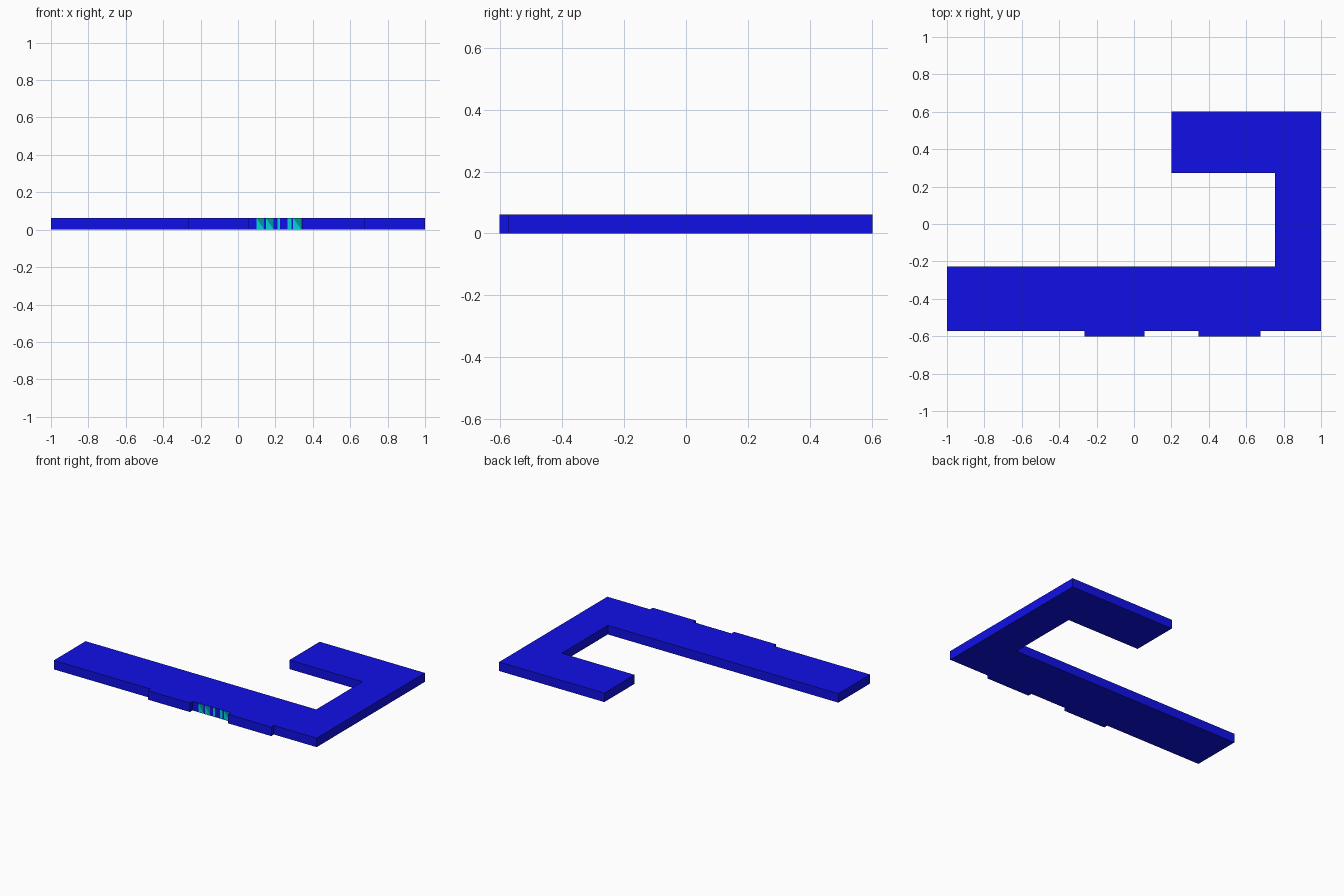
import bpy

if "Cube" in bpy.data.objects:
    bpy.data.objects.remove(bpy.data.objects["Cube"])

H = 0.062       # slab height
WALL = -0.573   # recessed front wall
BAY = -0.602    # front of the projecting bays


def material(name, colour):
    m = bpy.data.materials.new(name)
    m.diffuse_color = (*colour, 1)
    m.use_nodes = True
    m.node_tree.nodes["Principled BSDF"].inputs["Base Color"].default_value = m.diffuse_color
    return m


def mesh_object(name, verts, faces, mat):
    me = bpy.data.meshes.new(name)
    me.from_pydata(verts, [], faces)
    me.materials.append(mat)
    ob = bpy.data.objects.new(name, me)
    bpy.context.collection.objects.link(ob)
    return ob


def extrude_outline(name, pts, mat):
    n = len(pts)
    verts = [(x, y, 0) for x, y in pts] + [(x, y, H) for x, y in pts]
    faces = [tuple(reversed(range(n))), tuple(range(n, 2 * n))]
    faces += [(i, (i + 1) % n, (i + 1) % n + n, i + n) for i in range(n)]
    return mesh_object(name, verts, faces, mat)


blue = material("blue", (0.005, 0.005, 0.8))
teal = material("teal", (0.0, 0.65, 0.7))
dark_teal = material("dark_teal", (0.0, 0.3, 0.3))

# Front edge with two shallow bays, left to right
front = [(-1, WALL)]
for a, b in ((-0.265, 0.055), (0.345, 0.675)):
    front += [(a, WALL), (a, BAY), (b, BAY), (b, WALL)]
front.append((1, WALL))

# Hook-shaped building slab: long front wing, right wing, short back wing
extrude_outline("hooked_slab", front + [
    (1, 0.602), (0.2, 0.602), (0.2, 0.273), (0.755, 0.273),
    (0.755, -0.228), (-1, -0.228)], blue)

# Teal panes in the recess between the bays, wide ones split diagonally
for i, (a, b) in enumerate(((0.10, 0.14), (0.15, 0.19), (0.21, 0.225),
                            (0.265, 0.285), (0.295, 0.34))):
    y = WALL - 0.001
    pane = mesh_object(f"entrance_pane_{i + 1}",
                       [(a, y, 0), (b, y, 0), (b, y, H), (a, y, H)],
                       [(0, 1, 3), (1, 2, 3)], teal)
    if b - a > 0.03:
        pane.data.materials.append(dark_teal)
        pane.data.polygons[1].material_index = 1
